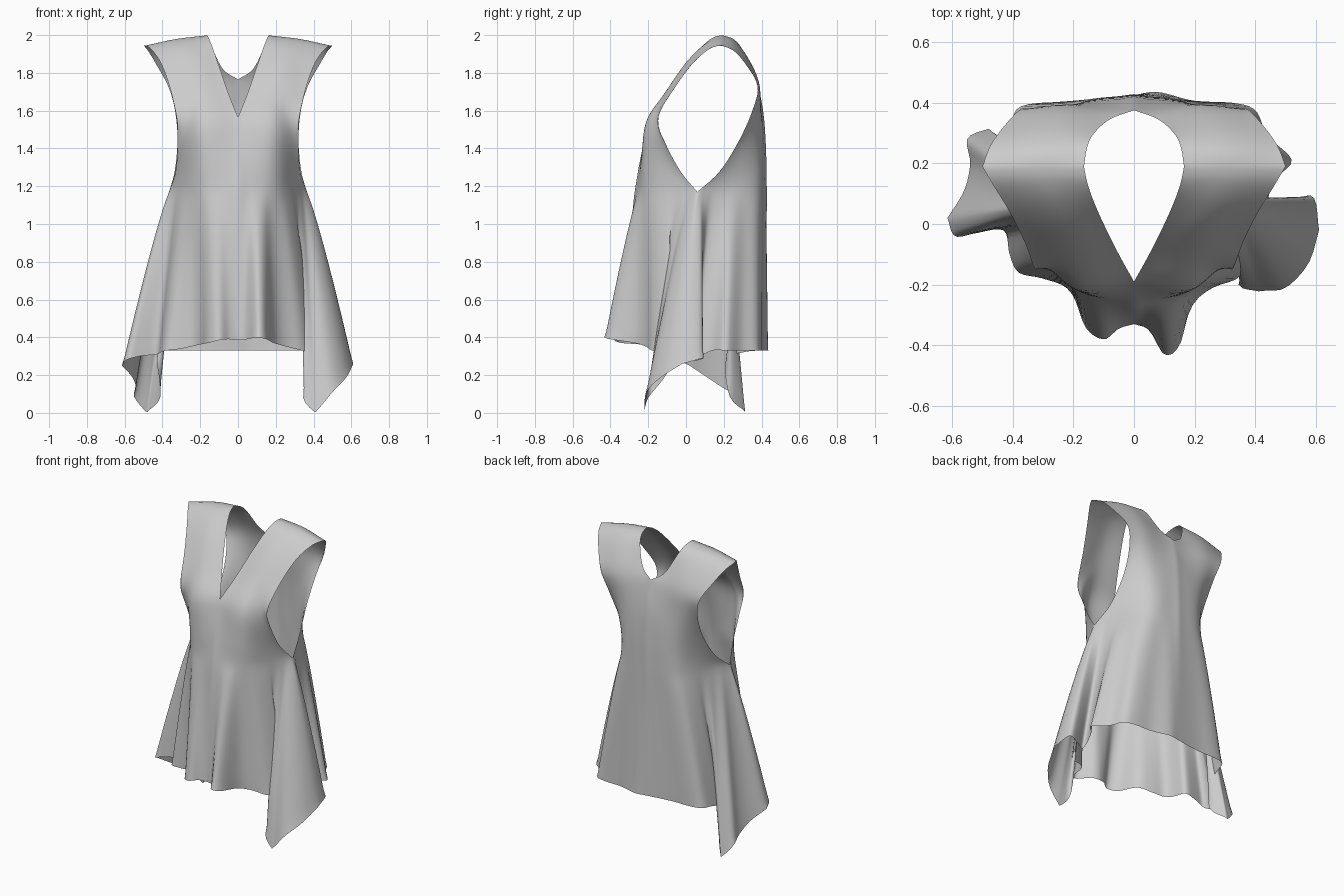
import bpy, bmesh
from mathutils import Vector

if "Cube" in bpy.data.objects:
    bpy.data.objects.remove(bpy.data.objects["Cube"])

N = 48      # samples across each quarter panel
UP = 5      # steps between control rows of the bodice
DOWN = 22   # rows from armpit to hem


def spline(pts, u):
    """Catmull-Rom point at u in 0..1 through evenly spaced control points."""
    n = len(pts) - 1
    i = min(int(u * n + 1e-6), n - 1)
    t = u * n - i
    p1, p2 = pts[i], pts[i + 1]
    p0 = pts[i - 1] if i > 0 else p1 * 2 - p2
    p3 = pts[i + 2] if i + 2 <= n else p2 * 2 - p1
    return (p1 * 2 + (p2 - p0) * t + (p0 * 2 - p1 * 5 + p2 * 4 - p3) * t * t
            + (p1 * 3 - p0 - p2 * 3 + p3) * t ** 3) * 0.5


def split_spline(pts, k, u):
    """Same, but with a corner at control point k (the neckline's low point)."""
    n = len(pts) - 1
    s = u * n
    if s <= k:
        return spline(pts[:k + 1], s / k)
    return spline(pts[k:], (s - k) / (n - k))


def vecs(rows):
    return [Vector(p) for p in rows]


# bodice edges, right half, from armpit level up to the shoulder
front_inner = vecs([(0, -.275, 1.17), (0, -.24, 1.36), (0, -.19, 1.565), (.05, -.10, 1.69),
                    (.10, 0, 1.835), (.135, .08, 1.935), (.155, .14, 1.985), (.165, .19, 2.0)])
front_mid = vecs([(.21, -.20, 1.17), (.195, -.215, 1.33), (.19, -.21, 1.53), (.20, -.12, 1.68),
                  (.235, -.015, 1.835), (.275, .07, 1.925), (.315, .14, 1.968), (.33, .19, 1.98)])
arm_front = vecs([(.365, .06, 1.17), (.33, -.03, 1.28), (.32, -.11, 1.43), (.325, -.15, 1.56),
                  (.36, -.06, 1.72), (.41, .04, 1.855), (.465, .13, 1.93), (.50, .19, 1.945)])
back_inner = vecs([(0, .43, 1.17), (0, .425, 1.40), (0, .41, 1.60), (0, .375, 1.765),
                   (.08, .345, 1.82), (.135, .295, 1.93), (.155, .25, 1.98), (.165, .19, 2.0)])
back_mid = vecs([(.225, .37, 1.17), (.20, .385, 1.30), (.19, .395, 1.45), (.195, .395, 1.62),
                 (.23, .385, 1.76), (.28, .32, 1.89), (.315, .25, 1.965), (.33, .19, 1.98)])
arm_back = vecs([(.365, .06, 1.17), (.335, .18, 1.28), (.32, .285, 1.45), (.335, .355, 1.61),
                 (.37, .38, 1.73), (.43, .32, 1.84), (.475, .255, 1.915), (.50, .19, 1.945)])

# hem of each quarter, from centre line to side seam
hem_front_right = vecs([(0, -.33, .385), (.05, -.35, .39), (.10, -.43, .40), (.15, -.40, .39),
                        (.19, -.27, .37), (.26, -.21, .35), (.34, -.18, .33), (.39, -.12, .32),
                        (.425, -.05, .30), (.38, -.12, .18), (.345, -.20, .08), (.40, -.22, .01),
                        (.425, -.22, .02), (.50, -.21, .11), (.575, -.13, .19), (.61, -.02, .26)])
hem_back_right = vecs([(0, .425, .33), (.08, .435, .33), (.20, .405, .33), (.32, .40, .33),
                       (.40, .375, .33), (.44, .29, .33), (.52, .21, .33), (.46, .14, .33),
                       (.44, .04, .28), (.51, .07, .28), (.59, .09, .29), (.61, -.02, .26)])
hem_front_left = vecs([(0, -.33, .385), (-.05, -.345, .39), (-.10, -.38, .385), (-.16, -.34, .37),
                       (-.21, -.22, .36), (-.30, -.18, .34), (-.38, -.16, .33), (-.41, -.10, .32),
                       (-.43, -.02, .31), (-.52, -.03, .30), (-.59, -.04, .28), (-.615, .02, .25)])
hem_back_left = vecs([(0, .425, .33), (-.10, .41, .33), (-.20, .40, .33), (-.30, .40, .33),
                      (-.385, .38, .33), (-.41, .30, .32), (-.43, .21, .28), (-.41, .23, .09),
                      (-.47, .305, .015), (-.49, .31, .01), (-.55, .28, .085), (-.54, .20, .13),
                      (-.56, .11, .19), (-.615, .02, .25)])

bm = bmesh.new()


def quarter(inner, corner, mid, outer, hem, side):
    """One quarter of the garment: bodice panel above, draped skirt below."""
    rows = []
    total = UP * (len(inner) - 1)
    for j in range(total, -1, -1):
        u = j / total
        ctrl = [split_spline(inner, corner, u), spline(mid, u), spline(outer, u)]
        row = []
        for i in range(N + 1):
            p = spline(ctrl, 1 - (1 - i / N) ** 1.6)  # denser near the side seam
            p.x = max(p.x, 0) * side
            row.append(p)
        rows.append(row)
    top = rows[-1]
    low = [spline(hem, i / N) for i in range(N + 1)]
    for k in range(1, DOWN + 1):
        t = k / DOWN
        row = []
        for a, b in zip(top, low):
            p = a.lerp(b, t ** 0.86)    # cloth flares out a little early
            p.z = a.z + (b.z - a.z) * t
            row.append(p)
        rows.append(row)
    grid = [[bm.verts.new(p) for p in row] for row in rows]
    for r0, r1 in zip(grid, grid[1:]):
        for i in range(N):
            bm.faces.new((r0[i], r0[i + 1], r1[i + 1], r1[i]))


quarter(front_inner, 2, front_mid, arm_front, hem_front_right, 1)
quarter(back_inner, 3, back_mid, arm_back, hem_back_right, 1)
quarter(front_inner, 2, front_mid, arm_front, hem_front_left, -1)
quarter(back_inner, 3, back_mid, arm_back, hem_back_left, -1)

# sew the seams and relax the cloth slightly across them
bmesh.ops.remove_doubles(bm, verts=bm.verts, dist=0.0008)
inside = [v for v in bm.verts if not v.is_boundary]
for _ in range(3):
    bmesh.ops.smooth_vert(bm, verts=inside, factor=0.5,
                          use_axis_x=True, use_axis_y=True, use_axis_z=True)
bmesh.ops.recalc_face_normals(bm, faces=bm.faces)

mesh = bpy.data.meshes.new("sleeveless_top")
bm.to_mesh(mesh)
bm.free()
top = bpy.data.objects.new("sleeveless_top", mesh)
bpy.context.collection.objects.link(top)
for poly in mesh.polygons:
    poly.use_smooth = True
